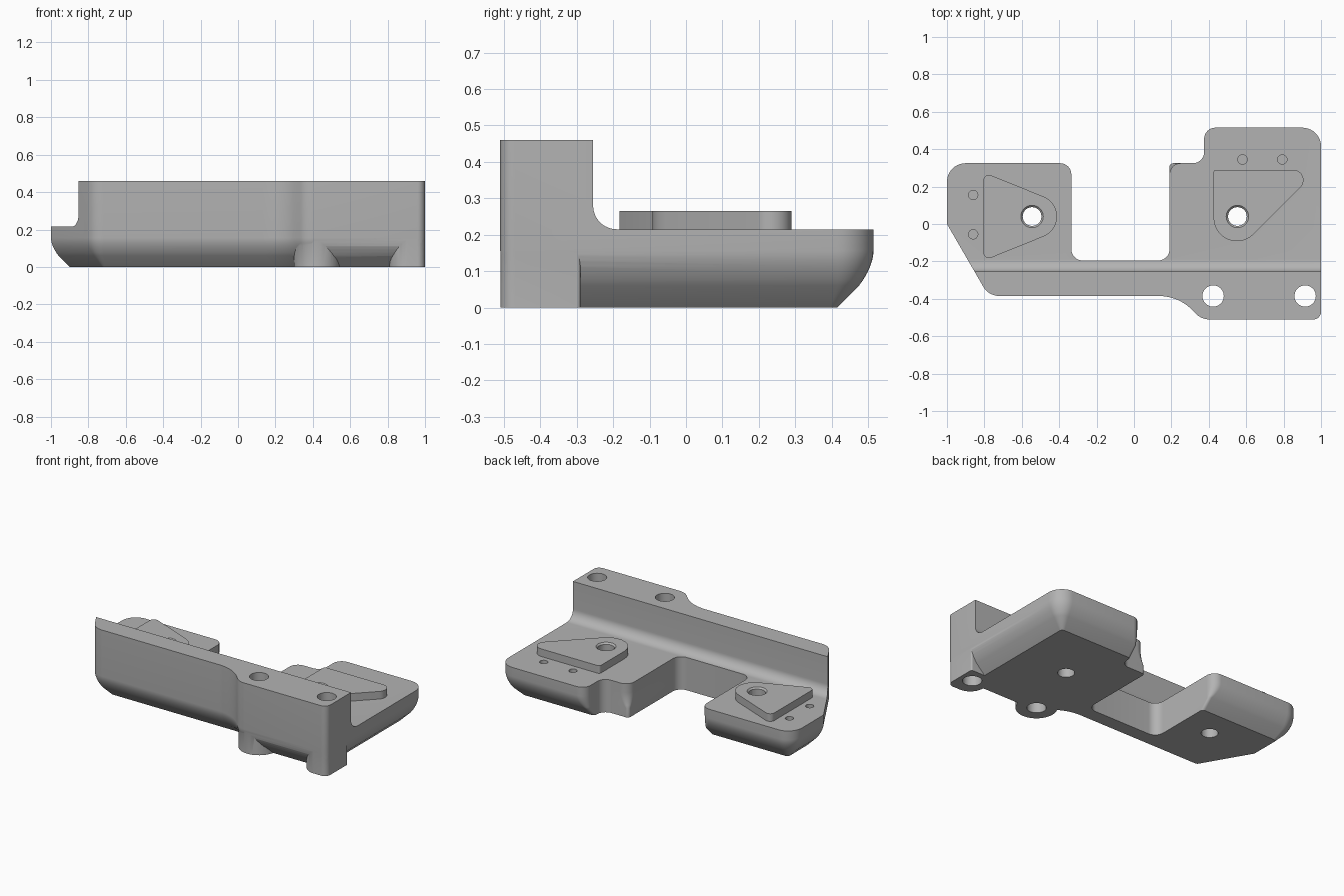
import bpy, bmesh, math
from mathutils import Vector

cube = bpy.data.objects.get("Cube")
if cube:
    bpy.data.objects.remove(cube, do_unlink=True)

grey = bpy.data.materials.new("machined grey")
grey.use_nodes = True
tone = (0.45, 0.45, 0.45, 1)
grey.diffuse_color = tone
grey.node_tree.nodes["Principled BSDF"].inputs["Base Color"].default_value = tone


def rounded_loop(corners, inset=0.0, seg=10):
    """Round the corners (x, y, radius, edge_is_inset) of a counter-clockwise outline."""
    n = len(corners)
    pts = [Vector(c[:2]) for c in corners]
    dirs = [(pts[(i + 1) % n] - pts[i]).normalized() for i in range(n)]
    shift = [inset * corners[i][3] for i in range(n)]
    loop = []
    for i, p in enumerate(pts):
        a, b = dirs[i - 1], dirs[i]
        cross = a.x * b.y - a.y * b.x
        # Corner where the two inset edges meet
        q = p + (b * shift[i - 1] - a * shift[i]) * (1 / cross)
        r = corners[i][2]
        if cross > 0:
            r = max(r - inset, min(r, 0.02))
        turn = math.atan2(cross, a.dot(b))
        start = q - a * r * math.tan(abs(turn) / 2)
        side = 1 if turn > 0 else -1
        centre = start + Vector((-a.y, a.x)) * r * side
        arm = start - centre
        for k in range(seg + 1):
            t = turn * k / seg
            c, s = math.cos(t), math.sin(t)
            loop.append((centre.x + arm.x * c - arm.y * s,
                         centre.y + arm.x * s + arm.y * c))
    return loop


def loft(name, layers):
    """Solid through matching loops of 3D points."""
    bm = bmesh.new()
    rings = [[bm.verts.new(p) for p in ring] for ring in layers]
    n = len(rings[0])
    bm.faces.new(rings[0][::-1])
    bm.faces.new(rings[-1])
    for lo, hi in zip(rings, rings[1:]):
        for i in range(n):
            j = (i + 1) % n
            bm.faces.new((lo[i], lo[j], hi[j], hi[i]))
    bmesh.ops.recalc_face_normals(bm, faces=bm.faces)
    me = bpy.data.meshes.new(name)
    bm.to_mesh(me)
    bm.free()
    me.materials.append(grey)
    ob = bpy.data.objects.new(name, me)
    bpy.context.collection.objects.link(ob)
    return ob


def prism(name, loop, z0, z1):
    return loft(name, [[(x, y, z) for x, y in loop] for z in (z0, z1)])


def circle(x, y, r, seg=40):
    return [(x + r * math.cos(math.tau * k / seg), y + r * math.sin(math.tau * k / seg))
            for k in range(seg)]


def combine(target, tool, operation):
    bpy.context.view_layer.objects.active = target
    mod = target.modifiers.new(operation, 'BOOLEAN')
    mod.operation, mod.solver, mod.object = operation, 'EXACT', tool
    bpy.ops.object.modifier_apply(modifier=mod.name)
    bpy.data.objects.remove(tool, do_unlink=True)


BASE, TOP, PAD = 0.215, 0.46, 0.265

# Whole footprint; the last value marks edges with the bottom chamfer
outline = [
    (-0.777, -0.385, 0.10, 1), (0.24, -0.385, 0.25, 1), (0.36, -0.51, 0.10, 1),
    (1.0, -0.51, 0.04, 1), (1.0, 0.515, 0.10, 1), (0.375, 0.515, 0.06, 0),
    (0.375, 0.325, 0.06, 0), (0.19, 0.325, 0.06, 0), (0.19, -0.195, 0.06, 0),
    (-0.335, -0.195, 0.06, 0), (-0.335, 0.325, 0.06, 1), (-1.0, 0.325, 0.10, 1),
    (-1.0, 0.0, 0.02, 1),
]
# Bottom chamfer blending into the upright sides
profile = [(0, 0.10), (0.06, 0.04)]
profile += [(0.06 + 0.096 * math.sin(t) / math.sin(math.pi / 4),
             0.04 * (1 - math.sin(t) / math.sin(math.pi / 4)) ** 1.8)
            for t in (math.pi / 4 * k / 6 for k in range(1, 7))]
profile.append((TOP, 0))
body = loft("bracket_body", [[(x, y, z) for x, y in rounded_loop(outline, off)]
                             for z, off in profile])

# Clear the space behind the wall, leaving a fillet at its foot
section = [(-0.255, 0.6)]
for k in range(13):
    t = math.pi / 2 * k / 12
    section.append((-0.19 - 0.065 * math.cos(t), BASE + 0.065 * (1 - math.sin(t))))
section += [(0.7, BASE), (0.7, 0.6)]
combine(body, loft("wall_cutter", [[(x, y, z) for y, z in section] for x in (-1.2, 1.2)]),
        'DIFFERENCE')

# Upright lugs around the two wall bolts
corner_lug = [(0.81, -0.509, 0.095, 0), (0.9995, -0.509, 0.04, 0),
              (0.9995, -0.29, 0.01, 0), (0.81, -0.29, 0.08, 0)]
combine(body, prism("corner_lug", rounded_loop(corner_lug), 0, 0.2), 'UNION')
combine(body, prism("middle_lug", circle(0.423, -0.385, 0.123, 48), 0, 0.2), 'UNION')

# Raised seats
right_seat = [(-0.805, 0.277, 0.03, 0), (-0.805, -0.197, 0.03, 0), (-0.22, 0.04, 0.115, 0)]
left_seat = [(0.425, 0.29, 0.015, 0), (0.425, -0.269, 0.125, 0), (0.984, 0.29, 0.055, 0)]
for name, seat in (("right_seat", right_seat), ("left_seat", left_seat)):
    combine(body, prism(name, rounded_loop(seat), 0.19, PAD), 'UNION')

# Bolt holes: (x, y, radius), right through
for x, y, r in ((-0.545, 0.04, 0.05), (0.553, 0.04, 0.05),
                (0.423, -0.385, 0.057), (0.915, -0.385, 0.057)):
    combine(body, prism("bolt_cutter", circle(x, y, r), -0.1, 0.6), 'DIFFERENCE')

# Countersunk rims of the seat holes
for x in (-0.545, 0.553):
    rim = [[(px, py, z) for px, py in circle(x, 0.04, r)]
           for z, r in ((PAD - 0.011, 0.049), (PAD + 0.01, 0.07))]
    combine(body, loft("rim_cutter", rim), 'DIFFERENCE')

# Shallow pin holes
for x, y in ((-0.86, 0.155), (-0.86, -0.055), (0.58, 0.345), (0.793, 0.345)):
    combine(body, prism("pin_cutter", circle(x, y, 0.025, 24), BASE - 0.07, 0.4), 'DIFFERENCE')

bpy.ops.object.select_all(action='DESELECT')
body.select_set(True)
bpy.context.view_layer.objects.active = body
bpy.ops.object.shade_smooth_by_angle(angle=math.radians(30))
